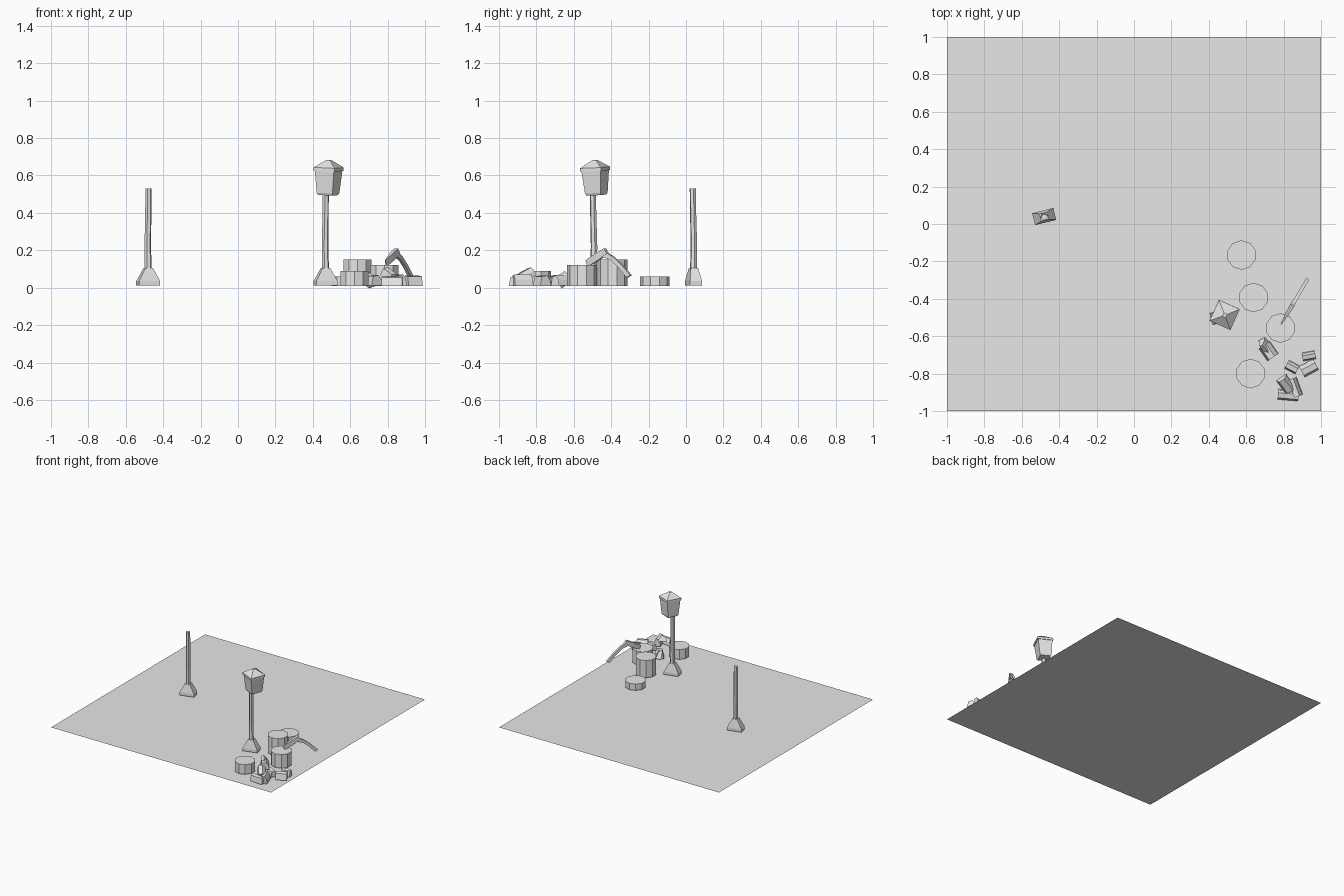
import bpy, bmesh
from math import radians, atan2, sin, cos, pi
from mathutils import Vector, Matrix, Euler

cube = bpy.data.objects.get("Cube")
if cube:
    bpy.data.objects.remove(cube, do_unlink=True)

grey = bpy.data.materials.new("plain_grey")
grey.use_nodes = True
grey.diffuse_color = (0.8, 0.8, 0.8, 1)
grey.node_tree.nodes["Principled BSDF"].inputs["Base Color"].default_value = (0.8, 0.8, 0.8, 1)


def finish(name, bm, matrix=Matrix()):
    bm.transform(matrix)
    bmesh.ops.recalc_face_normals(bm, faces=bm.faces)
    mesh = bpy.data.meshes.new(name)
    bm.to_mesh(mesh)
    bm.free()
    mesh.materials.append(grey)
    obj = bpy.data.objects.new(name, mesh)
    bpy.context.collection.objects.link(obj)
    return obj


def loft(name, rings, matrix=Matrix()):
    """Skin a list of equal-length point rings and cap both ends."""
    bm = bmesh.new()
    loops = [[bm.verts.new(p) for p in ring] for ring in rings]
    n = len(loops[0])
    for a, b in zip(loops, loops[1:]):
        for i in range(n):
            j = (i + 1) % n
            bm.faces.new((a[i], a[j], b[j], b[i]))
    bm.faces.new(loops[0][::-1])
    bm.faces.new(loops[-1])
    return finish(name, bm, matrix)


def rect(hx, hy, z, cx=0, cy=0):
    return [(cx + a * hx, cy + b * hy, z) for a, b in ((-1, -1), (1, -1), (1, 1), (-1, 1))]


def polygon(r, z, n, cx=0, cy=0):
    return [(cx + r * cos(2 * pi * i / n), cy + r * sin(2 * pi * i / n), z) for i in range(n)]


def place(x, y, z=0, yaw=0, tilt=0, roll=0):
    turn = Euler((radians(roll), radians(tilt), radians(yaw))).to_matrix().to_4x4()
    return Matrix.Translation((x, y, z)) @ turn


# Ground sheet
bm = bmesh.new()
bmesh.ops.create_grid(bm, x_segments=1, y_segments=1, size=1)
ground = finish("ground", bm)


# Posts with spreading feet
def post(prefix, x, y, height):
    m = place(x, y, yaw=14)
    loft(prefix + "_foot", [rect(0.058, 0.033, 0.012), rect(0.058, 0.033, 0.035),
                            rect(0.021, 0.02, 0.105)], m)
    loft(prefix + "_pole", [polygon(0.019, 0.1, 6), polygon(0.018, 0.22, 6, -0.002, 0.003),
                            polygon(0.017, 0.4, 6, 0, -0.002),
                            polygon(0.017, height, 6, 0, -0.004)], m)


post("broken_post", -0.48, 0.04, 0.53)
post("lamp_post", 0.468, -0.494, 0.52)

# Lantern, slightly tilted on its post
head = place(0.481, -0.479, 0.495, yaw=-24, tilt=2.5, roll=2)
loft("lantern_body", [rect(0.04, 0.04, 0), rect(0.046, 0.046, 0.012),
                      rect(0.056, 0.056, 0.135)], head)
loft("lantern_roof", [rect(0.061, 0.061, 0.13), rect(0.061, 0.061, 0.148),
                      rect(0.01, 0.01, 0.188)], head)

# Sawn log rounds
for i, (x, y, top) in enumerate([(0.575, -0.166, 0.06), (0.639, -0.393, 0.15),
                                 (0.783, -0.556, 0.12), (0.623, -0.8, 0.088)]):
    loft(f"log_round_{i + 1}", [polygon(0.079, 0.008, 10), polygon(0.079, top, 10)],
         place(x, y, yaw=18))

# Axe stuck in a log: local x runs along it, y across
axe = place(0.79, -0.53, yaw=59.6)


def section(low, high, half):
    (x0, z0), (x1, z1) = low, high
    return [(x0, -half, z0), (x0, half, z0), (x1, half, z1), (x1, -half, z1)]


loft("axe_head", [section((0.005, 0.112), (-0.008, 0.146), 0.002),
                  section((0.07, 0.145), (0.055, 0.182), 0.01),
                  section((0.13, 0.183), (0.112, 0.21), 0.012)], axe)
loft("axe_handle", [section((0.085, 0.17), (0.1, 0.2), 0.009),
                    section((0.15, 0.148), (0.166, 0.165), 0.009),
                    section((0.2, 0.108), (0.215, 0.125), 0.009),
                    section((0.25, 0.055), (0.274, 0.066), 0.009)], axe)


# Split firewood with a wedge-like cross-section
def firewood(name, x, y, z, length, width, height, yaw, tilt=0, roll=0):
    profile = [(-0.5, 0), (0.5, 0), (0.42, 0.55), (0.15, 1), (-0.35, 0.9)]
    rings = [[(sx * length / 2, a * width, b * height) for a, b in profile] for sx in (-1, 1)]
    loft(name, rings, place(x, y, z, yaw, tilt, roll))


pieces = [
    (0.7, -0.635, 0.015, 0.06, 0.04, 0.07, -50, 25, 20),
    (0.72, -0.68, 0.012, 0.08, 0.07, 0.055, -55, 0, 0),
    (0.935, -0.705, 0.01, 0.07, 0.045, 0.055, 10, 0, 0),
    (0.935, -0.77, 0.01, 0.085, 0.065, 0.055, 28, 0, 0),
    (0.845, -0.765, 0.01, 0.065, 0.05, 0.05, -28, 0, 0),
    (0.808, -0.85, 0.05, 0.085, 0.065, 0.045, -55, 25, 0),
    (0.86, -0.875, 0.01, 0.1, 0.055, 0.06, -70, 0, 0),
    (0.825, -0.915, 0.01, 0.11, 0.055, 0.05, -5, 0, 0),
]
for i, spec in enumerate(pieces):
    firewood(f"firewood_{i + 1}", *spec)
